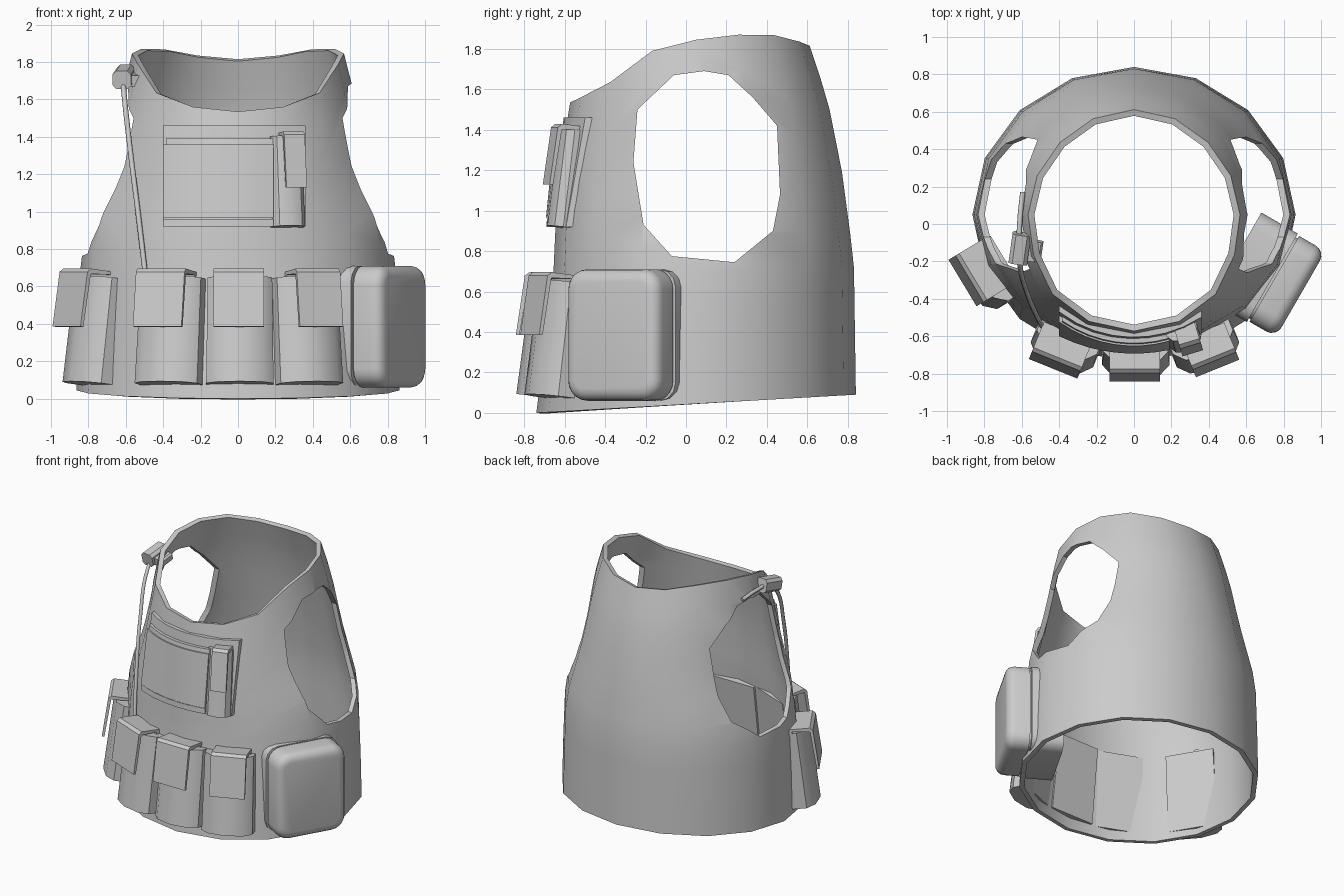
import bpy, bmesh
from math import sin, cos, pi, radians, sqrt
from mathutils import Matrix, Vector

if "Cube" in bpy.data.objects:
    bpy.data.objects.remove(bpy.data.objects["Cube"])


def smooth(ob, angle=35):
    bpy.ops.object.select_all(action='DESELECT')
    ob.select_set(True)
    bpy.context.view_layer.objects.active = ob
    bpy.ops.object.shade_smooth_by_angle(angle=radians(angle))


def link(name, bm, shade=True):
    bmesh.ops.recalc_face_normals(bm, faces=bm.faces[:])
    me = bpy.data.meshes.new(name)
    bm.to_mesh(me)
    bm.free()
    ob = bpy.data.objects.new(name, me)
    bpy.context.collection.objects.link(ob)
    if shade:
        smooth(ob)
    return ob


def loft(name, rings, mat=Matrix(), caps=True, shade=True):
    """Skin a list of closed point rings."""
    bm = bmesh.new()
    vs = [[bm.verts.new(mat @ Vector(p)) for p in r] for r in rings]
    n = len(rings[0])
    for a, b in zip(vs, vs[1:]):
        for i in range(n):
            j = (i + 1) % n
            bm.faces.new((a[i], a[j], b[j], b[i]))
    if caps:
        bm.faces.new(vs[0])
        bm.faces.new(vs[-1])
    return link(name, bm, shade)


def lerp(table, z):
    for (z0, v0), (z1, v1) in zip(table, table[1:]):
        if z <= z1:
            break
    return v0 + (v1 - v0) * (z - z0) / (z1 - z0)


# Vest silhouette: half width, front and back against height
WIDTH = [(0, .865), (.4, .855), (.75, .84), (.93, .81), (1.06, .755), (1.2, .705), (1.45, .65), (1.7, .605),
         (1.87, .56)]
FRONT = [(0, -.74), (.7, -.655), (.93, -.645), (1.2, -.63), (1.55, -.57), (1.87, -.5)]
BACK = [(.09, .84), (.75, .83), (1.2, .77), (1.55, .7), (1.82, .61), (1.87, .595)]
RIM = [1.535, 1.56, 1.635, 1.79, 1.845, 1.87, 1.868, 1.835, 1.815]
CY = .05


def shell_point(a, z):
    c = cos(a)
    y = CY - c * (CY - lerp(FRONT, z)) if c > 0 else CY - c * (lerp(BACK, z) - CY)
    return (lerp(WIDTH, z) * sin(a), y, z)


def front_y(x, z):
    return CY - (CY - lerp(FRONT, z)) * sqrt(1 - (x / lerp(WIDTH, z)) ** 2)


def place(loc, yaw, tilt=0):
    return Matrix.Translation(loc) @ Matrix.Rotation(radians(yaw), 4, 'Z') @ Matrix.Rotation(radians(tilt), 4, 'X')


# Vest shell with collar rim and cut armholes
rings = []
for r in range(12):
    t = r / 11
    ring = []
    for i in range(16):
        a = 2 * pi * i / 16
        z0 = .045 * (1 - cos(a))
        ring.append(shell_point(a, z0 + (RIM[min(i, 16 - i)] - z0) * t))
    rings.append(ring)
vest = loft("vest_shell", rings, caps=False, shade=False)
hole = [(-.06, 1.67), (.09, 1.69), (.21, 1.67), (.33, 1.56), (.45, 1.42), (.465, 1.08),
        (.43, .9), (.24, .745), (-.07, .775), (-.21, .93), (-.26, 1.24), (-.24, 1.5)]
cutter = loft("armhole_cutter", [[(x, y, z) for y, z in hole] for x in (-2, 2)], shade=False)
cutter.hide_render = True
sol = vest.modifiers.new("thickness", 'SOLIDIFY')
sol.thickness, sol.offset = .035, -1
cut = vest.modifiers.new("armholes", 'BOOLEAN')
cut.operation, cut.object, cut.solver = 'DIFFERENCE', cutter, 'EXACT'
dg = bpy.context.evaluated_depsgraph_get()
mesh = bpy.data.meshes.new_from_object(vest.evaluated_get(dg))
vest.modifiers.clear()
vest.data = mesh
bpy.data.objects.remove(cutter)
smooth(vest)


# Magazine pouch: D-shaped body with a bent flap over the top
def pouch(name, mat, w, d, h, fx0, fx1, fz, lip, back=0.0):
    u = w / 2
    prof = [(-u, back), (-u, -.45 * d), (-.7 * u, -.82 * d), (0, -d), (.7 * u, -.82 * d), (u, -.45 * d), (u, back)]
    loft(name + "_body", [[(x, y, 0) for x, y in prof], [(x * .96, y * .96, h) for x, y in prof]], mat)
    t = .018
    flap = [(-.1 * d, h - .02), (-.1 * d, h + lip), (-d - .01, h + lip), (-d - t - .012, h + lip - .02),
            (-d - t - .02, fz), (-d - .02, fz), (-d - .008, h + lip - t - .01), (-.25 * d, h + lip - t),
            (-.25 * d, h - .02)]
    loft(name + "_flap", [[(x, y, z) for y, z in flap] for x in (fx0, fx1)], mat)


spots = [((-.765, -.265, .075), -59, -.18, .11), ((-.36, -.635, .075), -22, -.155, .125),
         ((.01, -.685, .075), 0, -.14, .13), ((.37, -.635, .075), 22, -.105, .145)]
for k, (loc, yaw, fx0, fx1) in enumerate(spots):
    pouch(f"magazine_pouch_{k + 1}", place(loc, yaw, -7), .36, .155, .57, fx0, fx1, .29, .035, .035)


# Rounded side pouch: thin backing block and a soft front half, split by a seam
def rounded_block(name, mat, y0, y1, w, z0, z1, radius, segs, rim):
    bm = bmesh.new()
    bmesh.ops.create_cube(bm, size=1, matrix=Matrix.Translation((0, (y0 + y1) / 2, (z0 + z1) / 2))
                          @ Matrix.Diagonal((w, y1 - y0, z1 - z0, 1)))
    edges = [e for e in bm.edges if abs(e.verts[0].co.y - e.verts[1].co.y) > 1e-4]
    bmesh.ops.bevel(bm, geom=edges, offset=radius, segments=segs, profile=.5, affect='EDGES')
    if rim:
        edges = [e for e in bm.edges if all(v.co.y < y0 + 1e-4 for v in e.verts)]
        bmesh.ops.bevel(bm, geom=edges, offset=rim, segments=4, profile=.5, affect='EDGES')
    bm.transform(mat)
    link(name, bm)


side = place((.06, .105, 0), 60)
rounded_block("side_pouch_back", side, -.785, -.56, .545, .06, .71, .09, 3, 0)
rounded_block("side_pouch_seam", side, -.8, -.78, .5, .075, .695, .09, 3, 0)
rounded_block("side_pouch_front", side, -.96, -.797, .53, .06, .71, .1, 5, .06)


# Chest panels that follow the curve of the vest
def chest_panel(name, x0, x1, z0, z1, out):
    xs = [x0 + (x1 - x0) * i / 8 for i in range(9)]
    loft(name, [[(x, front_y(x, z) - out, z) for x in xs] +
                [(x, front_y(x, z) + .02, z) for x in reversed(xs)] for z in (z0, z1)])


chest_panel("chest_backing", -.4, .36, .92, 1.46, .02)
chest_panel("chest_pocket", -.4, .19, .965, 1.36, .05)
chest_panel("chest_top_band", -.385, .19, 1.355, 1.39, .04)
chest_panel("chest_bottom_band", -.4, .19, .92, .96, .045)
pouch("chest_small_pouch", place((.26, -.59, .915), 17, -7), .18, .1, .485, -.035, .08, .2, .02)

# Hose running from the shoulder clip down to the belt
path = [(-.595, .17, 1.71), (-.61, .02, 1.73), (-.615, -.12, 1.72), (-.61, -.22, 1.64), (-.575, -.36, 1.32),
        (-.535, -.46, 1.0), (-.49, -.55, .62)]
cu = bpy.data.curves.new("hose", 'CURVE')
cu.dimensions = '3D'
cu.bevel_depth, cu.bevel_resolution, cu.resolution_u, cu.use_fill_caps = .014, 1, 5, True
sp = cu.splines.new('BEZIER')
sp.bezier_points.add(len(path) - 1)
for bp, p in zip(sp.bezier_points, path):
    bp.co = p
    bp.handle_left_type = bp.handle_right_type = 'AUTO'
bpy.context.collection.objects.link(bpy.data.objects.new("hose", cu))

# Shoulder clip
clip = place((-.61, -.13, 1.72), -8, 12)
rounded_block("clip_body", clip, -.08, .08, .1, -.05, .05, .02, 1, 0)
rounded_block("clip_tab", clip @ Matrix.Translation((.06, .0, -.01)), -.06, .05, .12, -.03, .03, .012, 1, 0)
